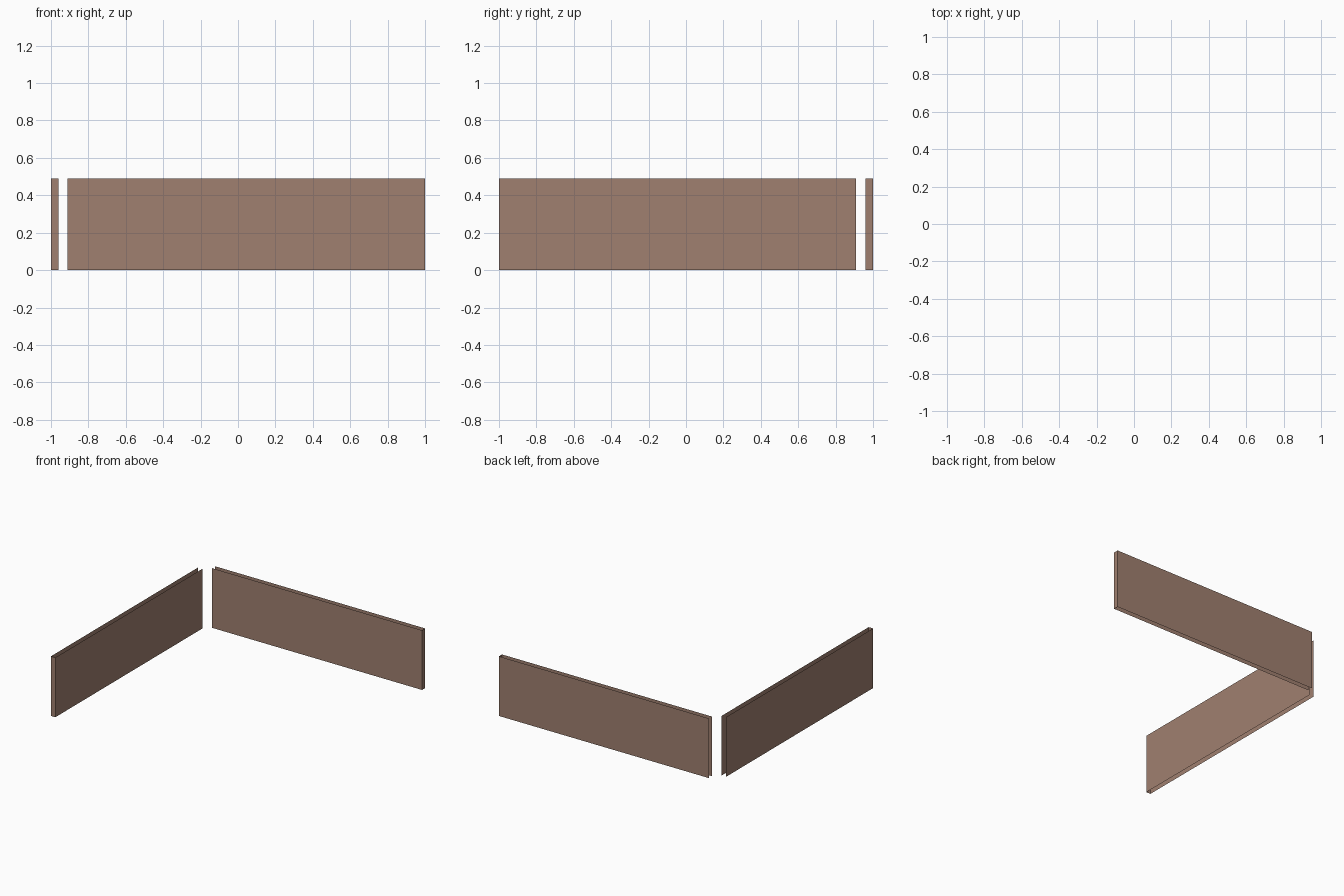
import bpy, bmesh

if "Cube" in bpy.data.objects:
    bpy.data.objects.remove(bpy.data.objects["Cube"])

HEIGHT = 0.49
THICK = 0.04
INNER = 0.91  # walls stop short of the shared corner

mat = bpy.data.materials.new("warm brown")
mat.diffuse_color = (0.35, 0.215, 0.16, 1)
mat.use_nodes = True
mat.node_tree.nodes["Principled BSDF"].inputs["Base Color"].default_value = mat.diffuse_color


def wall(name, path):
    """Raise an open U-shaped plan outline into a hollow wall (no top, base or corner end)."""
    bm = bmesh.new()
    low = [bm.verts.new((x, y, 0)) for x, y in path]
    high = [bm.verts.new((x, y, HEIGHT)) for x, y in path]
    for i in range(len(path) - 1):
        bm.faces.new((low[i], low[i + 1], high[i + 1], high[i]))
    mesh = bpy.data.meshes.new(name)
    bm.to_mesh(mesh)
    bm.free()
    mesh.materials.append(mat)
    obj = bpy.data.objects.new(name, mesh)
    bpy.context.collection.objects.link(obj)


# back wall: front side, right end cap, rear side
wall("back_wall", [(-INNER, 1 - THICK), (1, 1 - THICK), (1, 1), (-INNER, 1)])
# left wall: outer side, front end cap, inner side
wall("left_wall", [(-1, INNER), (-1, -1), (-1 + THICK, -1), (-1 + THICK, INNER)])
